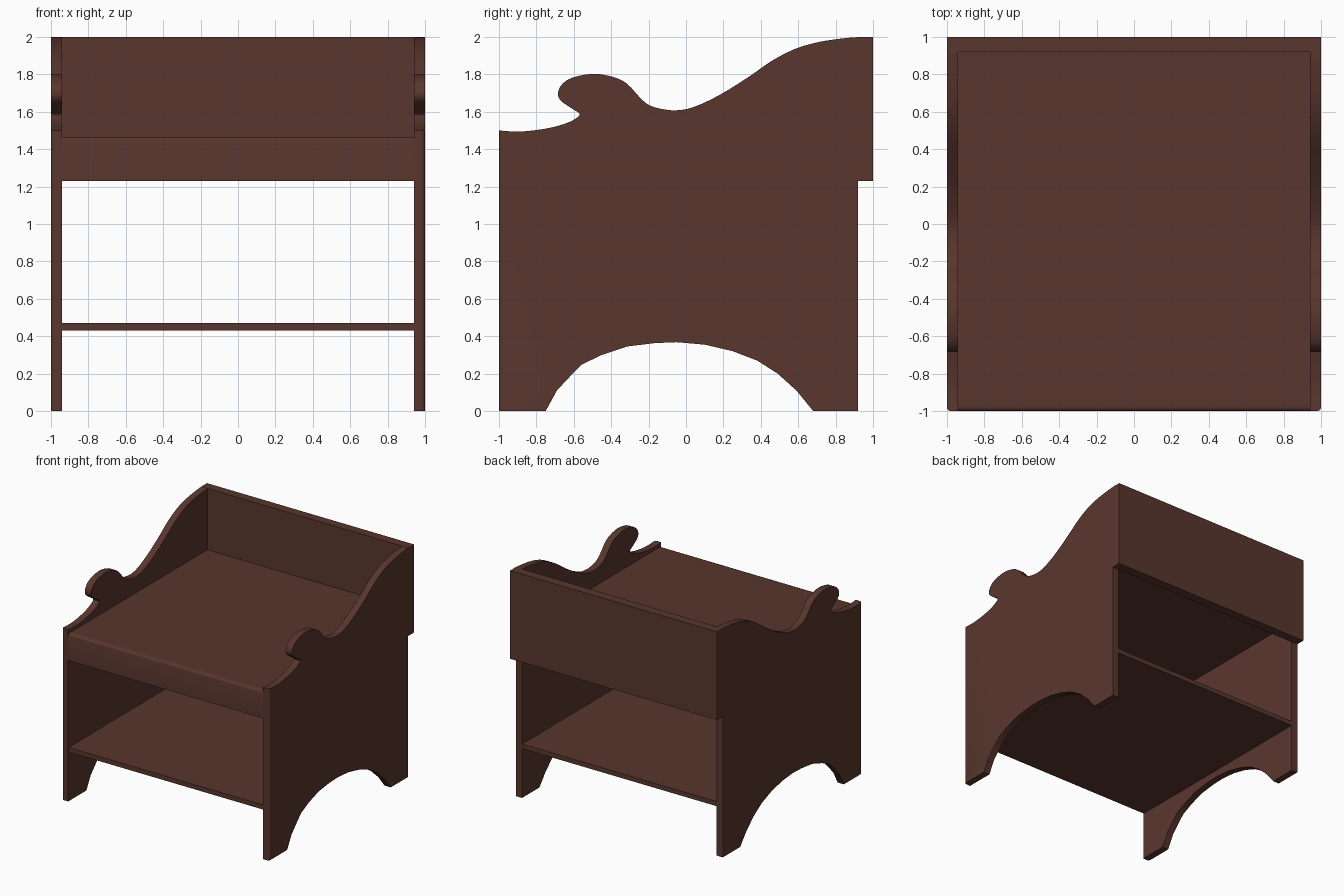
import bpy, bmesh
from mathutils import Vector

if "Cube" in bpy.data.objects:
    bpy.data.objects.remove(bpy.data.objects["Cube"])

wood = bpy.data.materials.new("dark brown wood")
wood.diffuse_color = (0.10, 0.037, 0.027, 1)
wood.use_nodes = True
wood.node_tree.nodes["Principled BSDF"].inputs["Base Color"].default_value = wood.diffuse_color

INNER = 0.94      # inner face of the side panels
BACK = 0.92       # rear edge of the side panels


def add_object(name, bm):
    bmesh.ops.recalc_face_normals(bm, faces=bm.faces)
    mesh = bpy.data.meshes.new(name)
    bm.to_mesh(mesh)
    bm.free()
    mesh.materials.append(wood)
    ob = bpy.data.objects.new(name, mesh)
    bpy.context.collection.objects.link(ob)
    bpy.ops.object.select_all(action='DESELECT')
    ob.select_set(True)
    bpy.context.view_layer.objects.active = ob
    bpy.ops.object.shade_smooth_by_angle(angle=0.6)
    return ob


def round_edges(bm, test, width):
    edges = [e for e in bm.edges if all(test(v.co) for v in e.verts)]
    bmesh.ops.bevel(bm, geom=edges, offset=width, segments=3,
                    profile=0.5, affect='EDGES')


def board(name, x, y, z, front_round=0):
    bm = bmesh.new()
    bmesh.ops.create_cube(bm, size=1)
    for v in bm.verts:
        v.co = [lo + (c + 0.5) * (hi - lo) for c, (lo, hi) in zip(v.co, (x, y, z))]
    if front_round:
        round_edges(bm, lambda c: c.y < y[0] + 1e-4 and c.z > z[1] - 1e-4, front_round)
    return add_object(name, bm)


def smooth_path(pts, steps=3):
    """Catmull-Rom curve through the points."""
    p = [Vector(q) for q in pts]
    p = [p[0]] + p + [p[-1]]
    out = []
    for a, b, c, d in zip(p, p[1:], p[2:], p[3:]):
        for i in range(steps):
            t = i / steps
            out.append(0.5 * (2 * b + (c - a) * t + (2 * a - 5 * b + 4 * c - d) * t ** 2
                              + (3 * b - a - 3 * c + d) * t ** 3))
    return out + [p[-1]]


# Scrolled top edge of the side panel, front to back (y, z)
scroll = [(-1, 1.5), (-.89, 1.494), (-.76, 1.508), (-.65, 1.535), (-.585, 1.567),
          (-.57, 1.59), (-.615, 1.62), (-.67, 1.66), (-.685, 1.70), (-.66, 1.75),
          (-.6, 1.785), (-.49, 1.803), (-.385, 1.785), (-.315, 1.75), (-.25, 1.68),
          (-.2, 1.637), (-.13, 1.615), (-.05, 1.608), (.04, 1.625), (.18, 1.69),
          (.34, 1.79), (.455, 1.87), (.58, 1.935), (.71, 1.973), (.845, 1.993),
          (BACK, 1.999)]
# Arch between the feet, back to front
arch = [(.68, 0), (.59, .11), (.49, .2), (.38, .27), (.25, .32), (.1, .355), (-.05, .368),
        (-.17, .363), (-.315, .345), (-.45, .30), (-.555, .25), (-.62, .185),
        (-.69, .11), (-.75, 0)]

# Side panels: one extruded profile, mirrored
bm = bmesh.new()
outline = smooth_path(scroll) + [Vector((BACK, 0))] + [Vector(q) for q in arch] + [Vector((-1, 0))]
face = bm.faces.new([bm.verts.new((INNER, q.x, q.y)) for q in outline])
ext = bmesh.ops.extrude_face_region(bm, geom=[face])
for v in ext["geom"]:
    if isinstance(v, bmesh.types.BMVert):
        v.co.x = 1
round_edges(bm, lambda c: c.y < -0.9999 and c.x > 0.999, 0.02)
sides = add_object("side_panels", bm)
sides.modifiers.new("mirror", 'MIRROR').use_clip = False

# Boards between and behind the sides
board("back_board", (-1, 1), (BACK, 1), (1.23, 2))
board("seat", (-INNER, INNER), (-0.95, BACK), (1.42, 1.465))
board("front_apron", (-INNER, INNER), (-1, -0.95), (1.23, 1.465), front_round=0.02)
board("lower_shelf", (-INNER, INNER), (-0.995, BACK - 0.002), (0.43, 0.47))
